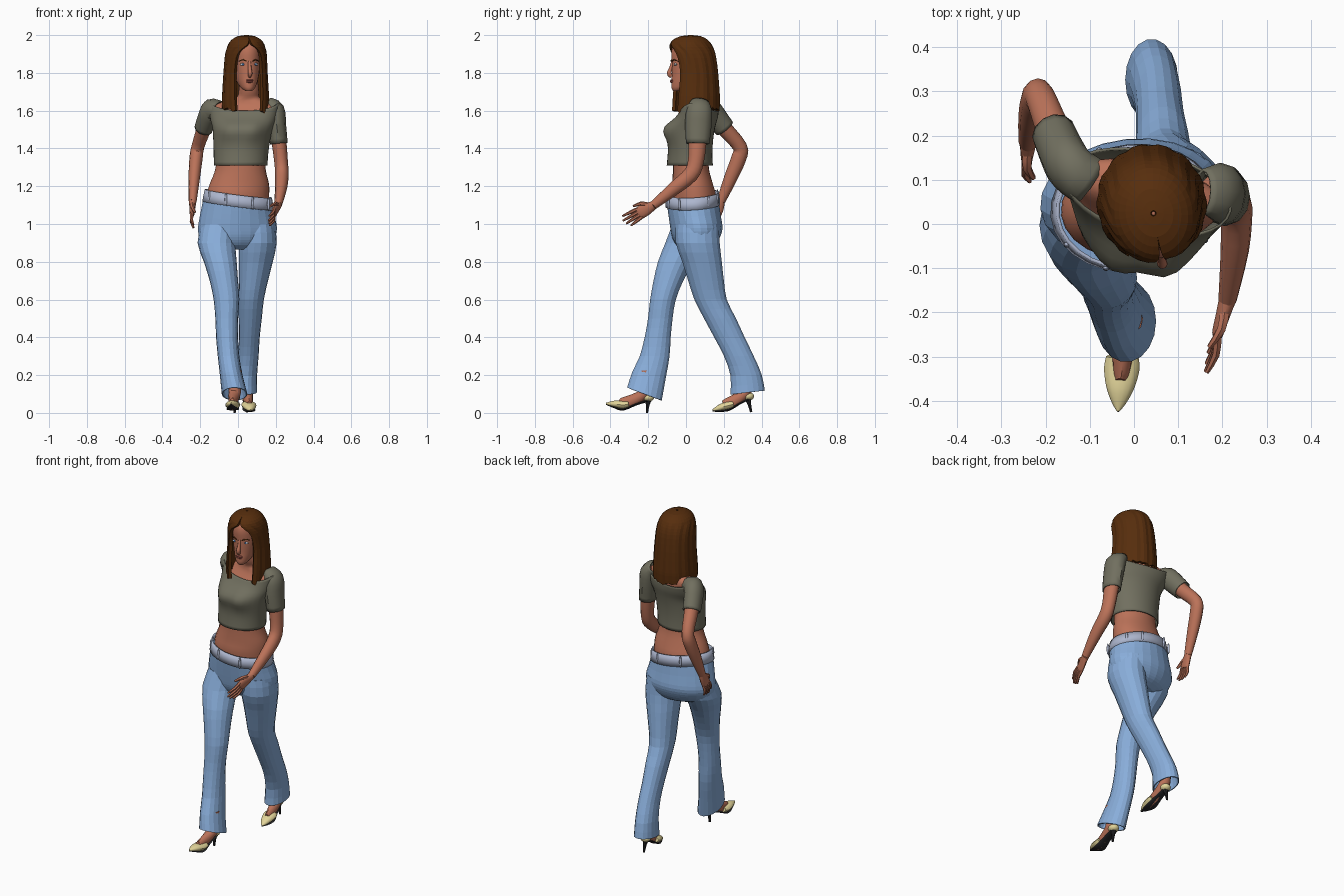
import bpy, bmesh, math, random
from mathutils import Vector, Matrix
random.seed(3)

def material(name, r, g, b):
    m = bpy.data.materials.new(name)
    m.diffuse_color = (r, g, b, 1)
    return m

SKIN = material("skin", .50, .17, .10)
SHIRT = material("olive grey cloth", .165, .16, .115)
DENIM = material("light denim", .25, .42, .70)
BAND = material("pale waistband", .42, .47, .62)
HAIR = material("brown hair", .095, .027, .004)
SHOE = material("cream leather", .76, .66, .32)
DARK = material("dark sole", .02, .02, .022)
EYE = material("eye white", .6, .6, .62)
IRIS = material("blue iris", .05, .16, .4)
LIPS = material("lips", .36, .09, .07)

def spline(rows, k):
    """Catmull-Rom interpolation of number tuples."""
    out = []
    for i in range(len(rows) - 1):
        p = [rows[max(0, min(len(rows) - 1, i + j))] for j in (-1, 0, 1, 2)]
        for s in range(k):
            t = s / k
            out.append([.5 * (2 * b + (c - a) * t + (2 * a - 5 * b + 4 * c - d) * t * t
                        + (3 * b - a - 3 * c + d) * t ** 3) for a, b, c, d in zip(*p)])
    return out + [list(rows[-1])]

def build(name, rings, mat, closed=True, caps=True, smooth=True, thick=0):
    bm = bmesh.new()
    vs = [[bm.verts.new(p) for p in r] for r in rings]
    n = len(vs[0])
    for a, b in zip(vs, vs[1:]):
        for j in range(n if closed else n - 1):
            q = (j + 1) % n
            bm.faces.new((a[j], b[j], b[q], a[q]))
    if caps:
        bm.faces.new(vs[0])
        bm.faces.new(vs[-1])
    if closed:
        bmesh.ops.recalc_face_normals(bm, faces=bm.faces)
    return finish(name, bm, mat, smooth, thick)

def finish(name, bm, mat, smooth, thick=0):
    me = bpy.data.meshes.new(name)
    bm.to_mesh(me)
    bm.free()
    me.materials.append(mat)
    ob = bpy.data.objects.new(name, me)
    bpy.context.collection.objects.link(ob)
    if smooth:
        bpy.ops.object.select_all(action='DESELECT')
        ob.select_set(True)
        bpy.context.view_layer.objects.active = ob
        bpy.ops.object.shade_smooth_by_angle(angle=math.radians(40))
    if thick:
        ob.modifiers.new("thickness", 'SOLIDIFY').thickness = thick
    return ob

def loft(name, rows, mat, n=20, k=3, warp=None, **kw):
    """Horizontal oval rings: x, y, z, half width, half depth, turn in degrees."""
    rings = []
    for x, y, z, rx, ry, rot in spline(rows, k):
        ring = []
        for j in range(n):
            a = 2 * math.pi * j / n
            p = Matrix.Rotation(math.radians(rot), 3, 'Z') @ Vector((math.cos(a) * rx, math.sin(a) * ry, 0))
            p += Vector((x, y, z))
            ring.append(warp(p, Vector((x, y, z))) if warp else p)
        rings.append(ring)
    return build(name, rings, mat, **kw)

def tube(name, rows, mat, n=12, k=3, up=(1, 0, 0), **kw):
    """Oval rings square to a path: x, y, z, radius sideways, radius along up."""
    pts = spline(rows, k)
    rings = []
    for i, p in enumerate(pts):
        t = Vector(pts[min(i + 1, len(pts) - 1)][:3]) - Vector(pts[max(i - 1, 0)][:3])
        s = t.cross(Vector(up)).normalized()
        u = s.cross(t).normalized()
        rings.append([Vector(p[:3]) + s * p[3] * math.cos(2 * math.pi * j / n)
                      + u * p[4] * math.sin(2 * math.pi * j / n) for j in range(n)])
    return build(name, rings, mat, **kw)

def ball(name, c, r, mat):
    bm = bmesh.new()
    bmesh.ops.create_uvsphere(bm, u_segments=14, v_segments=8, radius=1,
                              matrix=Matrix.Translation(c) @ Matrix.Diagonal((*r, 1)))
    return finish(name, bm, mat, True)

# Torso, neck
loft("torso", [(0, .045, 1.05, .16, .11, 8), (0, .04, 1.15, .166, .118, 7), (.007, .035, 1.21, .158, .108, 5),
     (.012, .028, 1.27, .138, .098, 2), (.014, .025, 1.32, .13, .094, 0), (.015, .025, 1.42, .125, .09, -5),
     (.02, .03, 1.5, .135, .1, -8), (.03, .06, 1.57, .165, .082, -12), (.033, .075, 1.62, .175, .062, -13),
     (.04, .075, 1.648, .12, .055, -13), (.052, .065, 1.67, .062, .05, -5), (.057, .048, 1.71, .053, .048, 0),
     (.052, .035, 1.80, .05, .048, 8)], SKIN, n=24)

# Cropped top with bust and wide neckline
def chest(p, c):
    for bx in (-.045, .075):
        if p.y < c.y:
            p.y -= .03 * math.exp(-((p.x - bx) ** 2 + (p.z - 1.495) ** 2) / (2 * .038 ** 2))
    w = max(0, (p.z - 1.54) / .06)
    p.z += w * .05 * min(1, abs((p.x - c.x) / .19)) ** 3
    return p
loft("cropped_top", [(.014, .02, 1.31, .136, .116, 0), (.016, .022, 1.38, .139, .112, -3), (.02, .025, 1.45, .146, .113, -6),
     (.025, .032, 1.51, .155, .115, -8), (.03, .058, 1.56, .176, .1, -11), (.032, .072, 1.598, .188, .088, -13)],
     SHIRT, n=32, warp=chest, caps=False, thick=.006)

# Arms and sleeves
tube("right_arm", [(-.14, .12, 1.61, .045, .045), (-.178, .2, 1.51, .042, .04), (-.212, .285, 1.41, .038, .034),
     (-.222, .28, 1.35, .04, .035), (-.232, .235, 1.24, .035, .03), (-.24, .185, 1.12, .023, .021)], SKIN)
tube("left_arm", [(.19, .07, 1.61, .045, .045), (.215, .062, 1.45, .048, .04), (.228, .052, 1.33, .042, .036),
     (.232, .025, 1.262, .041, .036), (.228, -.06, 1.19, .036, .032), (.212, -.17, 1.10, .023, .021)], SKIN)
tube("right_sleeve", [(-.10, .095, 1.6, .05, .06), (-.142, .125, 1.603, .062, .055), (-.165, .165, 1.555, .06, .052),
     (-.182, .205, 1.505, .055, .05)], SHIRT, caps=False, thick=.006)
tube("left_sleeve", [(.155, .075, 1.645, .05, .03), (.192, .07, 1.605, .068, .053), (.205, .065, 1.52, .07, .05),
     (.216, .062, 1.425, .062, .047)], SHIRT, caps=False, thick=.006)

def hand(name, wrist, knuckle, tip):
    w, kn, t = Vector(wrist), Vector(knuckle), Vector(tip)
    s = (t - kn).cross(Vector((1, 0, 0))).normalized()
    bend = Vector((.008 if w.x > 0 else -.008, 0, 0))
    tube(name + "_palm", [(*w, .022, .02), (*w.lerp(kn, .5), .032, .016), (*kn, .034, .013),
         (*kn.lerp(t, .12), .026, .009)], SKIN)
    for i, l in zip((-1.5, -.5, .5, 1.5), (.8, .96, 1.04, .92)):
        a, c = kn + s * i * .016, kn + (t - kn) * l + s * i * .022
        tube(name + "_finger", [(*a, .0095, .0095), (*(a.lerp(c, .5) + bend), .009, .009), (*c, .005, .005)], SKIN, n=6, k=2)
    a = w.lerp(kn, .3) + s * .015
    tube(name + "_thumb", [(*a, .013, .012), (*(a + s * .025 + (kn - w) * .35), .011, .011),
         (*(a + s * .032 + (kn - w) * .85 - bend * 2), .006, .006)], SKIN, n=6, k=2)

hand("left_hand", (.212, -.17, 1.10), (.19, -.243, 1.06), (.163, -.325, 1.01))
hand("right_hand", (-.24, .185, 1.12), (-.243, .153, 1.055), (-.235, .125, .98))

# Jeans: pelvis, waistband, loops, legs
def slope(p, c):
    w = max(0, min(1, (p.z - 1.0) / .1))
    p.z += w * (-.13 * p.x + .06 * (p.y - .04))
    return p
loft("jeans_hips", [(0, .036, 1.12, .182, .138, 6), (-.002, .045, 1.05, .197, .138, 6), (-.003, .055, .98, .21, .138, 6),
     (-.004, .053, .93, .2, .125, 8), (-.004, .05, .89, .16, .1, 10), (-.004, .045, .865, .09, .06, 10)],
     DENIM, n=24, warp=slope, smooth=False)
loft("waistband", [(0, .036, 1.098, .19, .145, 6), (.001, .036, 1.13, .185, .143, 6), (.002, .036, 1.162, .179, .139, 6)],
     BAND, n=28, k=1, warp=slope, caps=False, thick=.008)
for a in (35, 65, 115, 145, 215, 250, 295, 330):
    c, s = math.cos(math.radians(a)), math.sin(math.radians(a))
    p = slope(Vector((.186 * c, .036 + .144 * s, 1.13)), None)
    ball("belt_loop", p, (.007, .007, .036), BAND)

def hem(tilt):
    def f(p, c):
        p.z -= max(0, min(1, (.3 - c.z) / .2)) * tilt * (p.y - c.y)
        return p
    return f
loft("right_trouser_leg", [(-.10, .035, 1.0, .095, .108, 0), (-.114, -.003, .9, .1, .108, 0), (-.094, -.055, .8, .087, .095, 0),
     (-.075, -.093, .7, .075, .08, 0), (-.061, -.122, .6, .068, .069, 0), (-.06, -.136, .5, .06, .066, 0),
     (-.058, -.15, .4, .058, .07, 0), (-.05, -.166, .3, .057, .08, 0), (-.036, -.196, .2, .06, .09, 0),
     (-.018, -.22, .10, .068, .093, 0)], DENIM, n=18, k=2, warp=hem(.37), caps=False, smooth=False, thick=.006)
loft("left_trouser_leg", [(.10, .06, 1.0, .095, .115, 0), (.105, .062, .9, .1, .118, 0), (.094, .085, .8, .09, .106, 0),
     (.082, .106, .7, .077, .096, 0), (.07, .13, .6, .067, .087, 0), (.065, .18, .5, .061, .086, 0),
     (.06, .23, .4, .055, .082, 0), (.055, .28, .3, .054, .08, 0), (.045, .318, .2, .056, .083, 0),
     (.04, .326, .108, .06, .093, 0)], DENIM, n=18, k=2, warp=hem(-.12), caps=False, smooth=False, thick=.006)

# Feet in pointed heeled shoes
def foot(side, ankle, seat, pad, toe, tip):
    A, H, B, T, P = map(Vector, (ankle, seat, pad, toe, tip))
    Z = Vector((0, 0, 1))
    tube(side + "_foot", [(*(A + Z * .1), .036, .036), (*A, .031, .033), (*(H.lerp(B, .3) + Z * .028), .03, .031),
         (*(B + Z * .018), .034, .02), (*(B.lerp(T, .3) + Z * .012), .03, .014)], SKIN)
    f = dict(up=(0, 0, 1), n=14)
    tube(side + "_shoe_toe", [(*(B.lerp(H, .22) + Z * .008), .037, .017), (*(B + Z * .012), .04, .022),
         (*(B.lerp(T, .45) + Z * .008), .031, .019), (*(B.lerp(T, .8) + Z * .002), .016, .011), (*T, .003, .004)], SHOE, **f)
    tube(side + "_shoe_sole", [(*(H - Z * .006), .022, .007), (*(H.lerp(B, .5) - Z * .006), .026, .006),
         (*(B - Z * .011), .034, .006), (*(B.lerp(T, .5) - Z * .011), .024, .005), (*(T - Z * .004), .003, .003)], DARK, **f)
    ball(side + "_shoe_back", H + Z * .01, (.03, .033, .022), SHOE)
    tube(side + "_heel", [(*(H - Z * .002), .02, .02), (*H.lerp(P, .4), .01, .01), (*P, .006, .006)], DARK, n=8)

foot("right", (-.016, -.215, .125), (-.018, -.2, .072), (-.028, -.33, .03), (-.036, -.424, .05), (-.018, -.207, 0))
foot("left", (.045, .322, .13), (.046, .328, .078), (.058, .225, .028), (.066, .14, .014), (.047, .345, .004))

# Head, built facing -y about its own axis
head = [loft("head", [(0, (f + b) / 2, z, w, (b - f) / 2, 0) for z, w, f, b in (
    (1.705, .018, -.1, -.06), (1.72, .036, -.108, -.01), (1.75, .053, -.109, .05), (1.78, .062, -.107, .07),
    (1.82, .069, -.107, .085), (1.86, .074, -.107, .1), (1.91, .074, -.109, .105), (1.95, .066, -.095, .09),
    (1.978, .035, -.05, .05))], SKIN, n=24)]
head.append(tube("nose", [(0, -.102, 1.86, .008, .008), (0, -.112, 1.825, .009, .009), (0, -.121, 1.798, .013, .012),
            (0, -.108, 1.782, .012, .008)], SKIN, n=10))
for sx in (-1, 1):
    head += [ball("eye", (sx * .035, -.093, 1.845), (.014, .007, .007), EYE),
             ball("iris", (sx * .034, -.0975, 1.845), (.006, .004, .006), IRIS),
             tube("eyebrow", [(sx * .016, -.108, 1.862, .003, .003), (sx * .034, -.101, 1.869, .004, .004),
                  (sx * .054, -.082, 1.862, .002, .002)], HAIR, n=6, up=(0, 0, 1))]
head += [ball("upper_lip", (0, -.107, 1.761), (.021, .008, .005), LIPS),
         ball("lower_lip", (0, -.107, 1.753), (.018, .009, .006), LIPS)]

# Long hair: open curtain, rows of z, half width, front, back, half opening
rings, n = [], 33
rows = spline([(2.0, .006, -.012, .0, 0), (1.994, .045, -.06, .05, 0), (1.975, .078, -.1, .085, 2), (1.95, .096, -.117, .108, 8),
               (1.92, .106, -.12, .122, 28), (1.88, .112, -.116, .132, 38), (1.8, .117, -.108, .142, 41),
               (1.7, .123, -.115, .15, 39), (1.66, .125, -.117, .152, 38), (1.605, .124, -.118, .15, 36)], 2)
for i, (z, w, f, b, g) in enumerate(rows):
    ring = []
    for j in range(n):
        a = math.radians(max(g, 0) + (360 - 2 * max(g, 0)) * j / (n - 1))
        lock = 1 + (.03 if j % 3 == 0 else 0) * (i > 5)
        end = random.uniform(-.014, .012) - (.02 if j in (1, n - 2) else 0) if i == len(rows) - 1 else 0
        ring.append(Vector((math.sin(a) * w / lock, (f + b) / 2 - math.cos(a) * (b - f) / 2 / lock, z + end)))
    rings.append(ring)
head.append(build("long_hair", rings, HAIR, closed=False, caps=False, smooth=False, thick=.02))
for ob in head:
    ob.location = (.043, .03, 0)
    ob.rotation_euler.z = math.radians(10)
